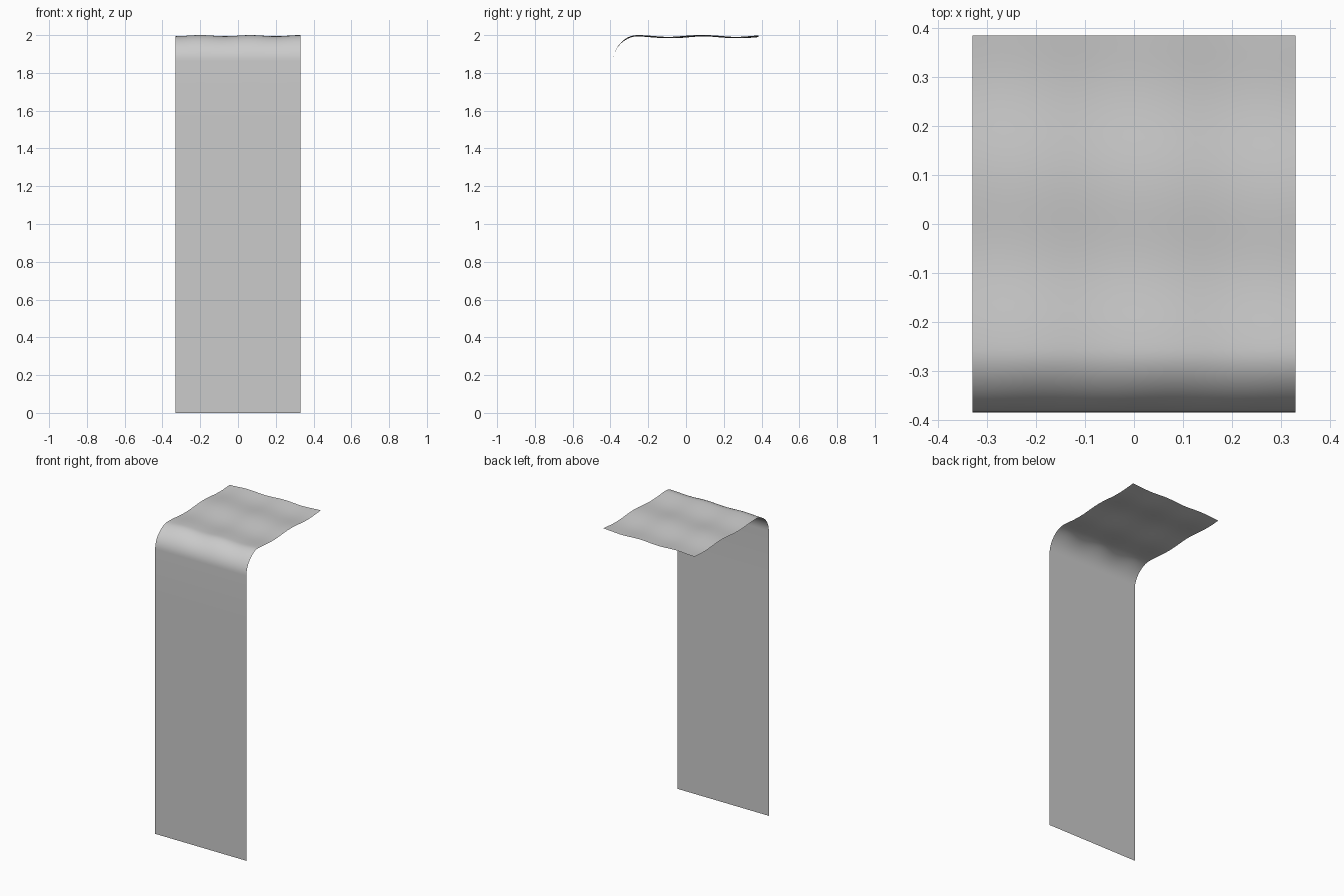
import bpy, bmesh, math

if "Cube" in bpy.data.objects:
    bpy.data.objects.remove(bpy.data.objects["Cube"])

HALF_W, FRONT, BACK = 0.33, -0.385, 0.385
RADIUS, TOP = 0.128, 1.992
COLS, ARC, FLAT = 32, 14, 40

# Side profile (y, z, ripple strength): front drop, rounded bend, top run
cy, cz = FRONT + RADIUS, TOP - RADIUS
profile = [(FRONT, cz * i / 6, 0) for i in range(6)]
for i in range(ARC + 1):
    a = math.pi / 2 * i / ARC
    profile.append((cy - RADIUS * math.cos(a), cz + RADIUS * math.sin(a), math.sin(a) ** 2))
profile += [(cy + (BACK - cy) * i / FLAT, TOP, 1) for i in range(1, FLAT + 1)]


def ripple(x, y):
    along = 0.005 * math.cos(2 * math.pi * (y + 0.27 + 0.06 * x) / 0.36)
    across = 0.003 * math.cos(2 * math.pi * (x - 0.065) / 0.265)
    return along + across


# Thin cloth sheet swept across the width
bm = bmesh.new()
rows = []
for y, z, k in profile:
    xs = [-HALF_W + 2 * HALF_W * c / COLS for c in range(COLS + 1)]
    rows.append([bm.verts.new((x, y, z + k * ripple(x, y))) for x in xs])
for lo, hi in zip(rows, rows[1:]):
    for c in range(COLS):
        bm.faces.new((lo[c], lo[c + 1], hi[c + 1], hi[c])).smooth = True

mesh = bpy.data.meshes.new("draped_sheet")
bm.to_mesh(mesh)
bm.free()
sheet = bpy.data.objects.new("draped_sheet", mesh)
bpy.context.collection.objects.link(sheet)
